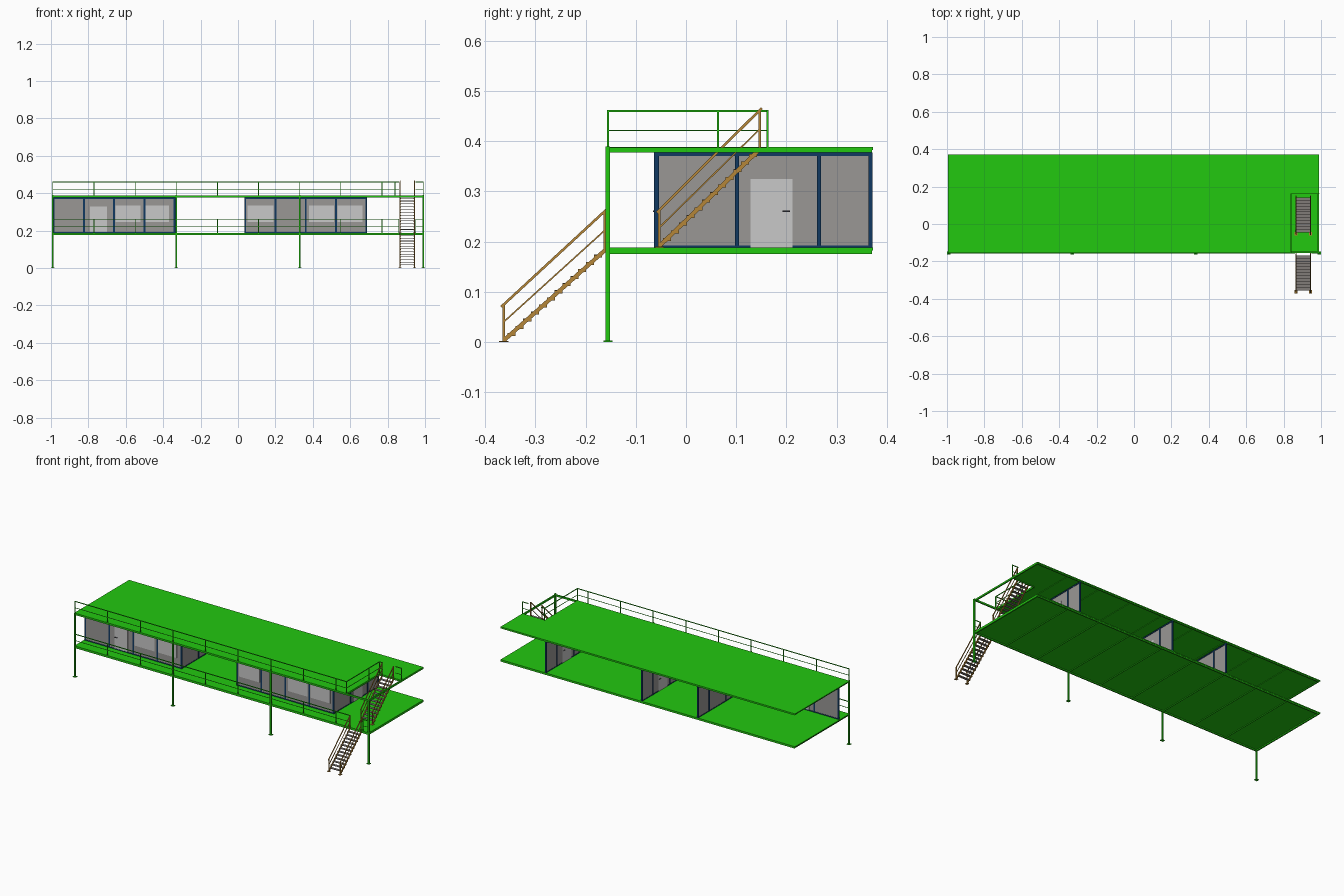
import bpy, bmesh, math
from mathutils import Vector, Matrix

if "Cube" in bpy.data.objects:
    bpy.data.objects.remove(bpy.data.objects["Cube"])


def mat(name, col):
    m = bpy.data.materials.new(name)
    m.diffuse_color = (*col, 1)
    m.use_nodes = True
    m.node_tree.nodes["Principled BSDF"].inputs["Base Color"].default_value = m.diffuse_color
    return m


GREEN = mat("bright_green", (0.016, 0.58, 0.005))
BLUE = mat("navy_frame", (0.005, 0.04, 0.12))
GLASS = mat("grey_panel", (0.32, 0.31, 0.30))
LIGHT = mat("light_glazing", (0.58, 0.58, 0.58))
BROWN = mat("ochre_steel", (0.46, 0.24, 0.04))
TREAD = mat("grey_tread", (0.22, 0.20, 0.19))
DARK = mat("dark_handle", (0.04, 0.04, 0.05))


class Part:
    """Collects boxes and bars into one named object."""

    def __init__(self, name, material):
        self.name, self.material, self.bm = name, material, bmesh.new()

    def box(self, x0, x1, y0, y1, z0, z1):
        c = Vector(((x0 + x1) / 2, (y0 + y1) / 2, (z0 + z1) / 2))
        m = Matrix.Translation(c) @ Matrix.Diagonal((x1 - x0, y1 - y0, z1 - z0, 1))
        bmesh.ops.create_cube(self.bm, size=1, matrix=m)

    def bar(self, a, b, w, h=None):
        a, b = Vector(a), Vector(b)
        d = b - a
        rot = d.to_track_quat('Z', 'Y').to_matrix().to_4x4()
        m = Matrix.Translation((a + b) / 2) @ rot @ Matrix.Diagonal((w, h or w, d.length, 1))
        bmesh.ops.create_cube(self.bm, size=1, matrix=m)

    def done(self):
        me = bpy.data.meshes.new(self.name)
        self.bm.to_mesh(me)
        self.bm.free()
        me.materials.append(self.material)
        ob = bpy.data.objects.new(self.name, me)
        bpy.context.collection.objects.link(ob)


X, YF, YB = 0.99, -0.155, 0.37
HX, HY = 0.84, 0.16          # stair opening corner in the roof
STEP = 0.22


# decks: thin plate on edge beams and cross joists
def deck(name, z0, z1, opening):
    p = Part(name + "_plate", GREEN)
    zp = z1 - 0.006
    if opening:
        p.box(-X - 0.005, HX, YF, YB + 0.002, zp, z1)
        p.box(HX, X, HY, YB + 0.002, zp, z1)
    else:
        p.box(-X - 0.005, X, YF, YB + 0.002, zp, z1)
    p.done()
    b = Part(name + "_beams", GREEN)
    for y in (YF, YB - 0.008):
        b.box(-X, X, y, y + 0.008, z0, z1 - 0.001)
    for x in (-X, X - 0.008):
        b.box(x, x + 0.008, YF, YB, z0, z1 - 0.001)
    for i in range(1, 9):
        x = -X + i * STEP
        b.box(x - 0.002, x + 0.002, YF, YB, z0 + 0.002, zp + 0.001)
    if opening:
        b.box(HX - 0.006, HX, YF, HY, z0, zp + 0.001)
        b.box(HX, X, HY, HY + 0.006, z0, zp + 0.001)
    b.done()


deck("floor", 0.175, 0.188, False)
deck("roof", 0.377, 0.388, True)

# columns with base plates
cols = Part("columns", GREEN)
for x in (-0.99, -0.33, 0.33, 0.99):
    cols.box(x - 0.004, x + 0.004, YF - 0.005, YF + 0.004, 0, 0.389)
    cols.box(x - 0.01, x + 0.01, YF - 0.009, YF + 0.009, 0, 0.003)
cols.done()


# railings
def rail(p, a, b, z, posts):
    """Run from a to b (xy) with top and mid rails; posts are fractions."""
    a, b = Vector((*a, z)), Vector((*b, z))
    for h, w in ((0.072, 0.004), (0.033, 0.0025)):
        up = Vector((0, 0, h))
        p.bar(a + up, b + up, w)
    for t in posts:
        q = a.lerp(b, t)
        p.bar(q, q + Vector((0, 0, 0.073)), 0.004)


def front_posts(end):
    return [i * STEP / (end + X) for i in range(9)] + [1]


low = Part("lower_railing", GREEN)
rail(low, (-X, YF), (0.86, YF), 0.188, front_posts(0.86))
rail(low, (0.95, YF), (X, YF), 0.188, (0, 1))
low.done()
top = Part("roof_railing", GREEN)
rail(top, (-X, YF), (HX, YF), 0.388, front_posts(HX))
rail(top, (HX, YF), (HX, 0.162), 0.388, (0.69, 1))
rail(top, (HX, 0.162), (0.862, 0.162), 0.388, ())
rail(top, (0.948, 0.162), (X, 0.162), 0.388, (1,))
top.done()

# glazed walls with navy frames
Z0, Z1, YW = 0.188, 0.377, -0.06
panels, frames = Part("wall_panels", GLASS), Part("wall_frames", BLUE)
lights, handles = Part("doors_and_windows", LIGHT), Part("door_handles", DARK)


def front_wall(x0, x1):
    panels.box(x0, x1, YW - 0.001, YW + 0.001, Z0, Z1)
    for i in range(5):
        x = x0 + 0.004 + (x1 - x0 - 0.008) * i / 4
        frames.box(x - 0.005, x + 0.005, YW - 0.004, YW + 0.004, Z0, Z1)
    frames.box(x0, x1, YW - 0.003, YW + 0.003, Z1 - 0.007, Z1)
    frames.box(x0, x1, YW - 0.003, YW + 0.003, Z0, Z0 + 0.005)


def side_wall(x, door):
    panels.box(x - 0.001, x + 0.001, YW, YB, Z0, Z1)
    for y in (-0.058, 0.102, 0.265, 0.367):
        frames.box(x - 0.004, x + 0.004, y - 0.004, y + 0.004, Z0, Z1)
    frames.box(x - 0.003, x + 0.003, YW, YB, Z1 - 0.007, Z1)
    frames.box(x - 0.003, x + 0.003, YW, YB, Z0, Z0 + 0.004)
    if door:
        lights.box(x - 0.0035, x + 0.0035, 0.128, 0.212, Z0, 0.325)
        handles.box(x - 0.007, x + 0.007, 0.192, 0.207, 0.259, 0.262)


front_wall(-0.99, -0.335)
front_wall(0.035, 0.69)
side_wall(-0.339, False)
side_wall(0.039, True)
side_wall(0.686, True)
# front door and windows
lights.box(-0.79, -0.70, YW - 0.0025, YW + 0.0025, Z0, 0.328)
handles.box(-0.785, -0.77, YW - 0.006, YW + 0.006, 0.259, 0.262)
for x0, x1 in ((-0.655, -0.52), (-0.497, -0.37), (0.05, 0.19), (0.38, 0.512), (0.532, 0.665)):
    lights.box(x0, x1, YW - 0.0025, YW + 0.0025, 0.245, 0.335)
for p in (panels, frames, lights, handles):
    p.done()


# stairs
def stair(name, y0, z0, y1, z1):
    p, t = Part(name + "_frame", BROWN), Part(name + "_treads", TREAD)
    xs = (0.867, 0.943)
    for x in xs:
        p.bar((x, y0, z0 + 0.003), (x, y1, z1), 0.005, 0.008)
        p.bar((x, y0 - 0.005, z0 + 0.07), (x, y1 + 0.002, z1 + 0.08), 0.004, 0.005)
        p.bar((x, y0, z0 + 0.04), (x, y1, z1 + 0.04), 0.003)
        p.bar((x, y0, z0), (x, y0, z0 + 0.073), 0.005)
        p.bar((x, y1 - 0.002, z1 - 0.005), (x, y1 - 0.002, z1 + 0.077), 0.005)
        p.box(x - 0.008, x + 0.008, y0 - 0.009, y0 + 0.009, z0, z0 + 0.002)
    n = 13
    for i in range(1, n):
        y, z = y0 + (y1 - y0) * i / n, z0 + (z1 - z0) * i / n
        t.box(xs[0], xs[1], y - 0.008, y + 0.008, z + 0.001, z + 0.004)
        for x in xs:      # tread brackets
            p.box(x - 0.004, x + 0.004, y - 0.008, y + 0.008, z - 0.002, z + 0.0035)
    p.done()
    t.done()


stair("lower_stair", -0.363, 0.0, -0.16, 0.184)
stair("upper_stair", -0.053, 0.188, 0.149, 0.386)
